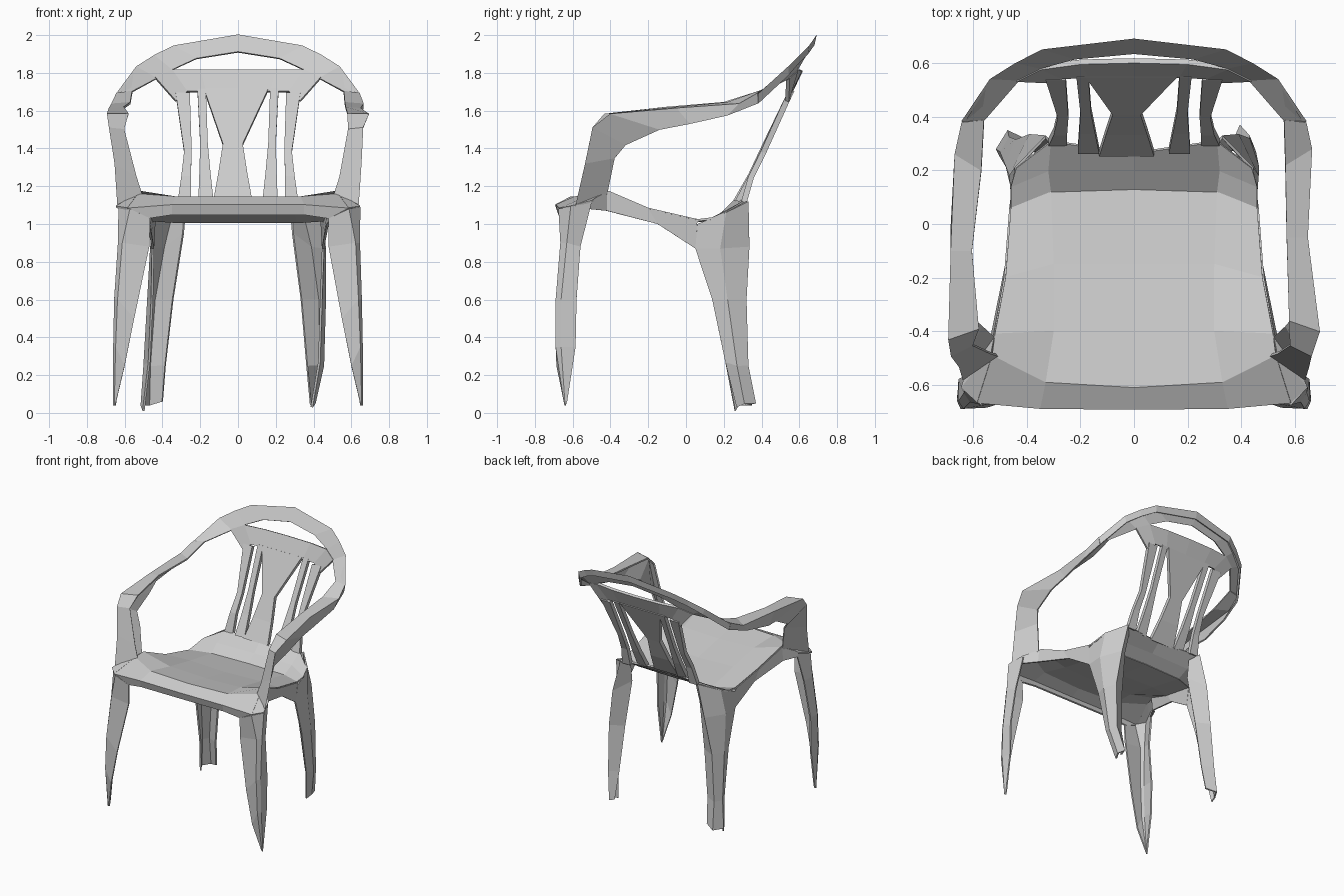
import bpy

plastic = bpy.data.materials.new("pale grey plastic")
plastic.diffuse_color = (0.6, 0.6, 0.6, 1)


def sheet(name, rows, thick=0.012, mirrored=True):
    """Folded panel from rows of points, optionally mirrored across x, thickened."""
    n = len(rows[0])
    verts = [p for row in rows for p in row]
    faces = [(r * n + c, r * n + c + 1, (r + 1) * n + c + 1, (r + 1) * n + c)
             for r in range(len(rows) - 1) for c in range(n - 1)]
    mesh = bpy.data.meshes.new(name)
    mesh.from_pydata(verts, [], faces)
    mesh.materials.append(plastic)
    ob = bpy.data.objects.new(name, mesh)
    bpy.context.collection.objects.link(ob)
    if mirrored:
        ob.modifiers.new("mirror", 'MIRROR').merge_threshold = 0.002
    solid = ob.modifiers.new("thickness", 'SOLIDIFY')
    solid.thickness = thick
    solid.offset = 0
    return ob


def flipped(rows, shifts=None):
    """Left-hand copy of rows, each moved (outward, back) by its shift."""
    shifts = shifts or [(0, 0)] * len(rows)
    return [[(-(x + dx), y + dy, z) for x, y, z in row]
            for row, (dx, dy) in zip(rows, shifts)]


# Seat with rolled front lip
sheet("seat", [
    [(0, -.67, 1.05), (.35, -.67, 1.05), (.48, -.66, 1.03)],
    [(0, -.688, 1.10), (.35, -.685, 1.10), (.585, -.665, 1.08)],
    [(0, -.61, 1.14), (.33, -.59, 1.14), (.53, -.49, 1.155)],
    [(0, -.40, 1.10), (.30, -.40, 1.11), (.52, -.41, 1.17)],
    [(0, -.15, 1.05), (.30, -.15, 1.06), (.48, -.20, 1.08)],
    [(0, .13, 1.01), (.31, .12, 1.01), (.46, .06, 1.02)],
])

# Corner web joining lip, leg and arm post
sheet("front_corner", [
    [(.585, -.665, 1.08), (.53, -.49, 1.155)],
    [(.645, -.61, 1.09), (.53, -.47, 1.16)],
    [(.61, -.50, 1.12), (.52, -.42, 1.165)],
])

# Side skirts under the seat
sheet("seat_skirt", [
    [(.60, -.50, 1.13), (.59, -.52, 1.08)],
    [(.52, -.42, 1.17), (.53, -.42, 1.07)],
    [(.48, -.20, 1.08), (.475, -.15, 1.00)],
    [(.46, .06, 1.02), (.45, .05, .87)],
])

# Curved riser where the seat meets the back
sheet("seat_riser", [
    [(0, .13, 1.01), (.31, .12, 1.01), (.46, .06, 1.02)],
    [(0, .20, 1.065), (.32, .20, 1.06), (.46, .14, 1.03)],
    [(0, .265, 1.13), (.31, .31, 1.12), (.44, .21, 1.06)],
])

# Front legs, angle section: inner edge, front corner, side corner, rear edge
front_leg = [
    [(.48, -.66, 1.03), (.585, -.67, 1.08), (.642, -.61, 1.09), (.60, -.50, 1.12)],
    [(.48, -.655, .88), (.62, -.66, .90), (.64, -.63, .90), (.62, -.56, .88)],
    [(.55, -.68, .50), (.635, -.685, .60), (.65, -.66, .60), (.65, -.58, .60)],
    [(.60, -.68, .25), (.645, -.685, .35), (.655, -.66, .35), (.65, -.585, .35)],
    [(.645, -.64, .06), (.65, -.64, .04), (.655, -.638, .04), (.65, -.63, .06)],
]
sheet("right_front_leg", front_leg, mirrored=False)
sheet("left_front_leg", flipped(front_leg, [(-.015, 0), (-.01, 0), (0, 0), (0, 0), (0, 0)]),
      mirrored=False)

# Back legs: inner edge, rear ridge, outer side, front edge
leg_top = [(.28, .27, 1.08), (.33, .325, 1.12), (.44, .21, 1.06), (.46, .06, 1.00)]
leg_knee = [(.29, .24, .95), (.39, .33, .88), (.46, .18, .87), (.45, .05, .87)]
sheet("right_back_leg", [
    leg_top, leg_knee,
    [(.335, .26, .60), (.43, .315, .60), (.46, .22, .60), (.44, .14, .60)],
    [(.365, .29, .25), (.43, .325, .25), (.45, .27, .25), (.43, .21, .27)],
    [(.385, .32, .04), (.395, .365, .05), (.405, .31, .05), (.39, .27, .03)],
], mirrored=False)
sheet("left_back_leg", flipped([
    leg_top, leg_knee,
    [(.345, .26, .60), (.44, .31, .60), (.475, .22, .60), (.455, .14, .60)],
    [(.385, .28, .25), (.465, .32, .25), (.495, .27, .25), (.47, .21, .27)],
    [(.40, .31, .06), (.47, .345, .04), (.51, .28, .04), (.50, .26, .01)],
]), mirrored=False)

# Arm post and armrest band: skirt edge, outer edge, inner edge
arm = [
    [(.525, -.42, 1.16), (.635, -.58, 1.10), (.51, -.49, 1.155)],
    [(.57, -.38, 1.35), (.65, -.53, 1.32), (.54, -.48, 1.25)],
    [(.62, -.32, 1.42), (.66, -.49, 1.51), (.585, -.45, 1.50)],
    [(.64, -.14, 1.50), (.69, -.40, 1.58), (.58, -.36, 1.58)],
    [(.645, .02, 1.53), (.645, -.05, 1.61), (.57, -.05, 1.615)],
    [(.655, .22, 1.575), (.66, .28, 1.635), (.565, .22, 1.64)],
    [(.63, .38, 1.64), (.64, .38, 1.69), (.56, .39, 1.70)],
]
sheet("right_arm", arm, mirrored=False)
sheet("left_arm", flipped(arm, [(0, 0), (0, 0), (.02, 0), (0, -.03), (.035, -.05),
                                (.005, -.02), (0, 0)]), mirrored=False)

# Top arch continuing from the arms
sheet("top_arch", [
    arm[-1],
    [(.52, .54, 1.79), (.535, .54, 1.83), (.43, .54, 1.77)],
    [(.43, .59, 1.85), (.44, .60, 1.89), (.35, .585, 1.815)],
    [(.33, .64, 1.90), (.34, .65, 1.94), (.22, .62, 1.875)],
    [(0, .675, 1.95), (0, .69, 1.998), (0, .64, 1.91)],
])

# Upper back panel below the handle slot
sheet("back_panel", [
    [(0, .61, 1.815), (.20, .605, 1.815), (.35, .585, 1.815), (.44, .54, 1.775)],
    [(0, .555, 1.70), (.17, .555, 1.70), (.27, .55, 1.70), (.33, .535, 1.65)],
], 0.02)

# Back slats, pinched at mid height: (z, y, one edge x, other edge x)
slats = {
    "center_slat": [(1.71, .56, -.18, .16), (1.42, .42, -.08, .025),
                    (1.26, .345, -.105, .05), (1.12, .265, -.13, .075)],
    "middle_slat": [(1.71, .56, .17, .215), (1.42, .425, .16, .20),
                    (1.26, .35, .145, .205), (1.12, .275, .13, .21)],
    "outer_slat": [(1.69, .55, .255, .33), (1.38, .41, .245, .285),
                   (1.25, .345, .25, .30), (1.11, .305, .25, .32)],
}
for name, rows in slats.items():
    sheet(name, [[(a, y, z), (b, y, z)] for z, y, a, b in rows], 0.03,
          mirrored=name != "center_slat")
